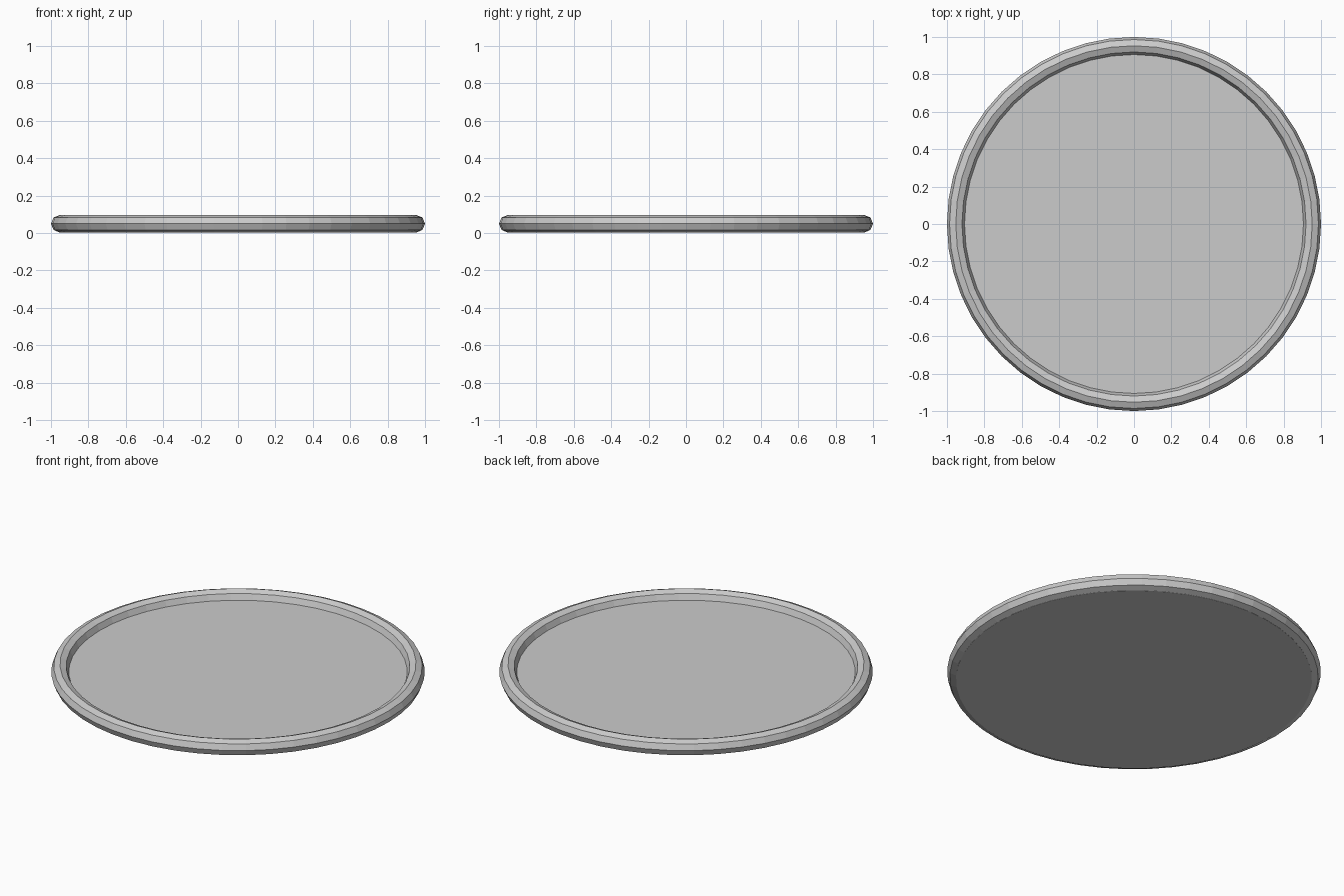
import bpy

if "Cube" in bpy.data.objects:
    bpy.data.objects.remove(bpy.data.objects["Cube"])

SIDES = 48

# flat round base plate
bpy.ops.mesh.primitive_cylinder_add(vertices=SIDES, radius=0.953, depth=0.048,
                                    location=(0, 0, 0.026))
bpy.context.object.name = "base_plate"

# rounded raised rim
bpy.ops.mesh.primitive_torus_add(major_segments=SIDES, minor_segments=8,
                                 major_radius=0.953, minor_radius=0.047,
                                 location=(0, 0, 0.05))
bpy.context.object.name = "rim"
